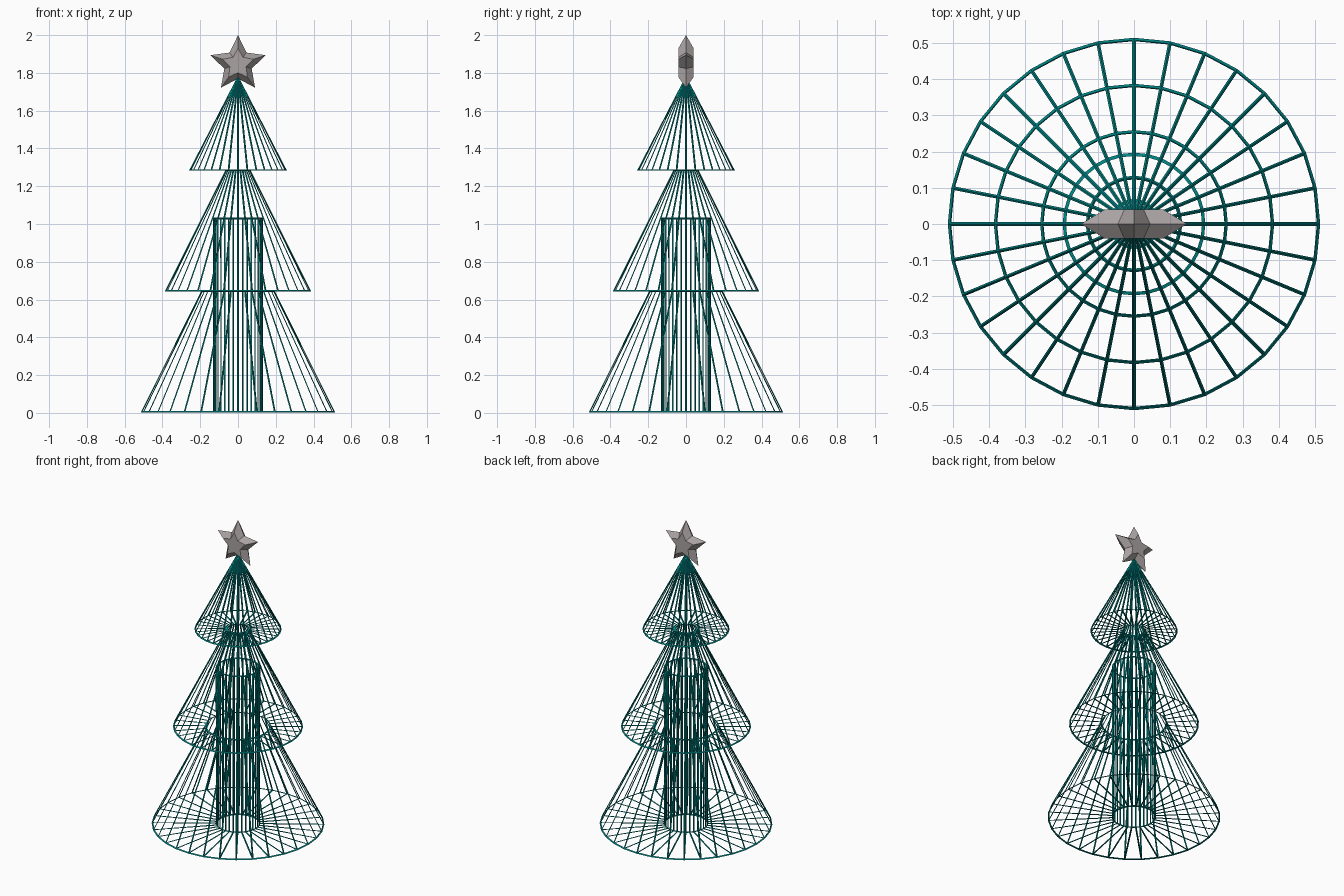
import bpy, bmesh, math

if "Cube" in bpy.data.objects:
    bpy.data.objects.remove(bpy.data.objects["Cube"])

SIDES = 32


def material(name, rgb):
    m = bpy.data.materials.new(name)
    m.diffuse_color = (*rgb, 1)
    m.use_nodes = True
    m.node_tree.nodes["Principled BSDF"].inputs["Base Color"].default_value = m.diffuse_color
    return m


def finish(name, bm, mat):
    bmesh.ops.recalc_face_normals(bm, faces=bm.faces)
    me = bpy.data.meshes.new(name)
    bm.to_mesh(me)
    bm.free()
    ob = bpy.data.objects.new(name, me)
    bpy.context.collection.objects.link(ob)
    me.materials.append(mat)
    return ob


def ring(bm, r, z):
    return [bm.verts.new((r * math.cos(math.tau * i / SIDES),
                          r * math.sin(math.tau * i / SIDES), z)) for i in range(SIDES)]


teal = material("teal wire", (0.0, 0.23, 0.23))
grey = material("warm grey", (0.40, 0.36, 0.36))

# Tree: one lathed profile from the trunk tube up through three tiers, turned into wire
profile = [(0.128, 1.03), (0.128, 0.005), (0.51, 0.005), (0.192, 0.645),
           (0.383, 0.645), (0.064, 1.285), (0.255, 1.285)]
bm = bmesh.new()
rings = [ring(bm, r, z) for r, z in profile]
for a, b in zip(rings, rings[1:]):
    for i in range(SIDES):
        j = (i + 1) % SIDES
        bm.faces.new((a[i], a[j], b[j], b[i]))
apex = bm.verts.new((0, 0, 1.78))
for i in range(SIDES):
    bm.faces.new((rings[-1][i], rings[-1][(i + 1) % SIDES], apex))
tree = finish("wire_tree", bm, teal)
wire = tree.modifiers.new("wire", 'WIREFRAME')
wire.thickness = 0.01
wire.offset = 0
wire.use_even_offset = True
wire.use_boundary = True

# Star: flat small star front and back, arms bevelled down to sharp tips
bm = bmesh.new()
CZ, R_TIP, R_VALLEY, DEPTH = 1.846, 0.154, 0.076, 0.04
F_TIP, F_VALLEY = 0.085, 0.045


def star_point(r, k, y):
    a = math.pi / 2 + k * math.pi / 5
    return bm.verts.new((r * math.cos(a), y, CZ + r * math.sin(a)))


def star_outline(r_tip, r_valley, y):
    return [star_point(r_valley if k % 2 else r_tip, k, y) for k in range(10)]


rim = star_outline(R_TIP, R_VALLEY, 0)
for y in (-DEPTH, DEPTH):
    face = star_outline(F_TIP, F_VALLEY, y)
    bm.faces.new(face)
    for k in range(10):
        bm.faces.new((rim[k - 1], rim[k], face[k], face[k - 1]))
finish("star", bm, grey)
